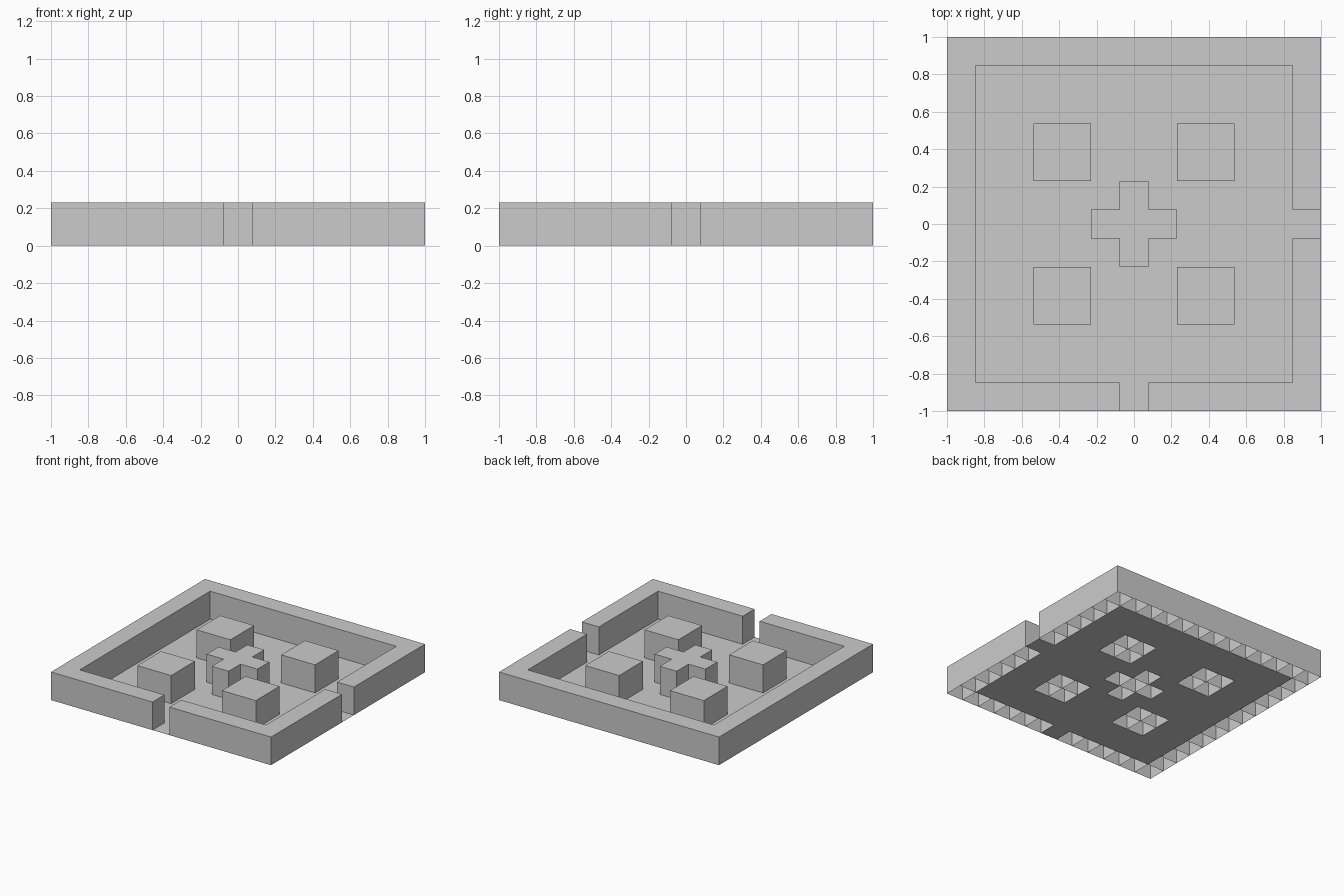
import bpy, bmesh

if "Cube" in bpy.data.objects:
    bpy.data.objects.remove(bpy.data.objects["Cube"])

N = 6                    # tiles run from -6 to 6 on both axes
C = 2 / (2 * N + 1)      # tile size
H = 1.5 * C              # block height


def make_object(name, cells, block):
    """Square tiles: flat floor quads, or open-bottomed blocks."""
    bm = bmesh.new()
    for i, j in sorted(cells):
        x0, x1 = (i - 0.5) * C, (i + 0.5) * C
        y0, y1 = (j - 0.5) * C, (j + 0.5) * C
        ring = [(x0, y0), (x1, y0), (x1, y1), (x0, y1)]
        low = [bm.verts.new((x, y, 0)) for x, y in ring]
        if not block:
            bm.faces.new(low)
            continue
        top = [bm.verts.new((x, y, H)) for x, y in ring]
        bm.faces.new(top)
        for k in range(4):
            n = (k + 1) % 4
            bm.faces.new((low[k], low[n], top[n], top[k]))
    if not block:
        bmesh.ops.remove_doubles(bm, verts=bm.verts, dist=1e-4)
    mesh = bpy.data.meshes.new(name)
    bm.to_mesh(mesh)
    bm.free()
    obj = bpy.data.objects.new(name, mesh)
    bpy.context.collection.objects.link(obj)


grid = {(i, j) for i in range(-N, N + 1) for j in range(-N, N + 1)}

# Perimeter wall with doorways at the front and right
wall = {c for c in grid if max(abs(c[0]), abs(c[1])) == N} - {(0, -N), (N, 0)}
make_object("outer_wall", wall, True)

# Four square pillars
pillars = set()
for sx, sx_name in ((-1, "left"), (1, "right")):
    for sy, sy_name in ((-1, "front"), (1, "back")):
        cells = {(sx * a, sy * b) for a in (2, 3) for b in (2, 3)}
        make_object(f"pillar_{sy_name}_{sx_name}", cells, True)
        pillars |= cells

# Plus-shaped block in the middle
cross = {(0, 0), (1, 0), (-1, 0), (0, 1), (0, -1)}
make_object("center_cross", cross, True)

# Floor fills every open tile, including the doorways
make_object("floor", grid - wall - pillars - cross, False)
